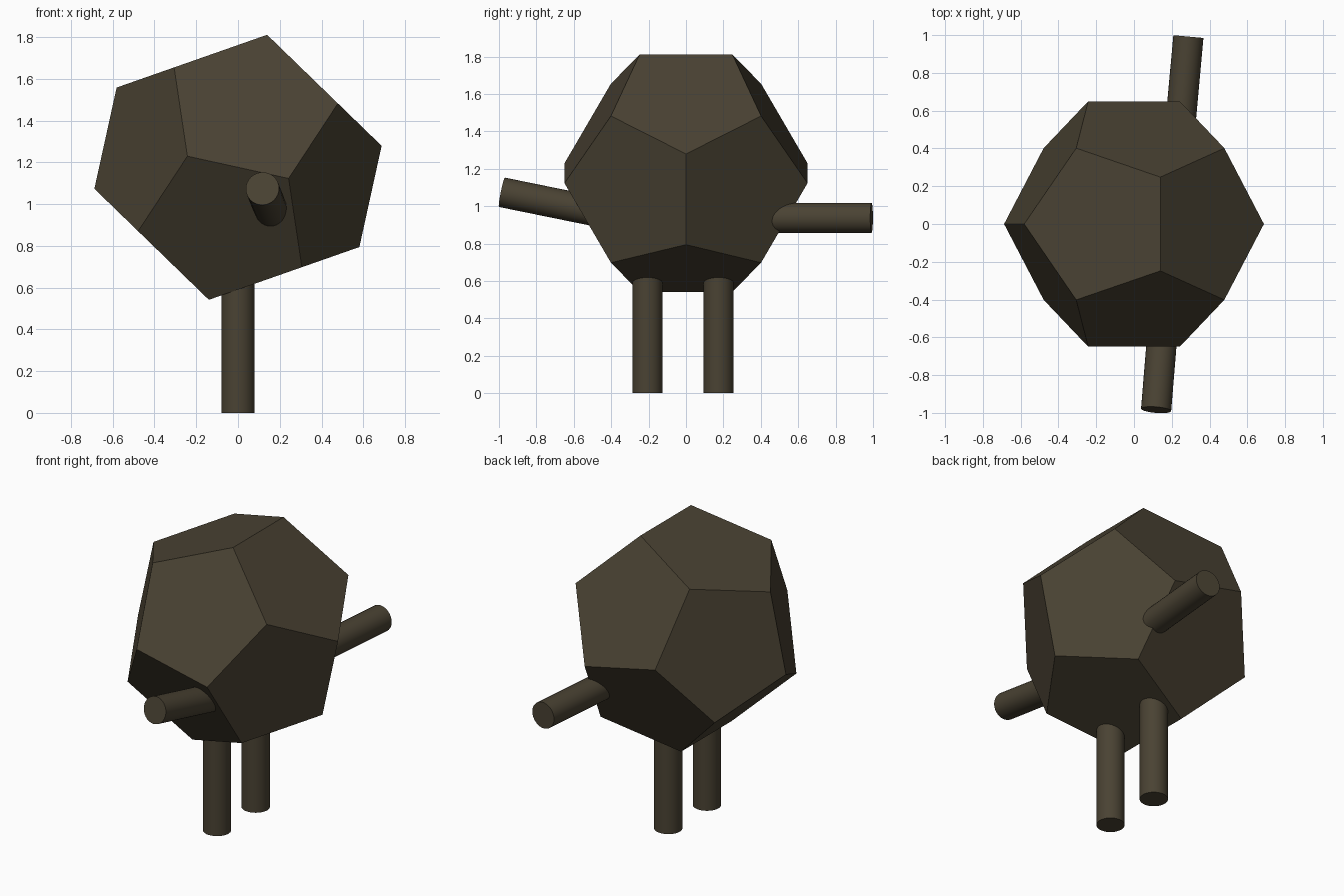
import bpy, bmesh, math
from mathutils import Vector, Matrix

if "Cube" in bpy.data.objects:
    bpy.data.objects.remove(bpy.data.objects["Cube"])

mat = bpy.data.materials.new("dark olive brown")
mat.diffuse_color = (0.068, 0.055, 0.033, 1)
mat.use_nodes = True
mat.node_tree.nodes["Principled BSDF"].inputs["Base Color"].default_value = mat.diffuse_color


def dodecahedron(name, centre, a, tilt):
    """Regular dodecahedron: hull of a cube plus three golden rectangles."""
    phi = (1 + math.sqrt(5)) / 2
    signs = (-1, 1)
    pts = [Vector((x, y, z)) for x in signs for y in signs for z in signs]
    for s in signs:
        for t in signs:
            p = (0, s / phi, t * phi)
            pts += [Vector((p[i % 3], p[(i + 1) % 3], p[(i + 2) % 3])) for i in range(3)]
    bm = bmesh.new()
    for p in pts:
        bm.verts.new(p * a)
    bmesh.ops.convex_hull(bm, input=bm.verts[:])
    bmesh.ops.dissolve_limit(bm, angle_limit=0.05, verts=bm.verts[:], edges=bm.edges[:])
    bmesh.ops.recalc_face_normals(bm, faces=bm.faces[:])
    bm.transform(Matrix.Translation(centre) @ Matrix.Rotation(tilt, 4, 'Y'))
    me = bpy.data.meshes.new(name)
    bm.to_mesh(me)
    bm.free()
    me.materials.append(mat)
    ob = bpy.data.objects.new(name, me)
    bpy.context.collection.objects.link(ob)


def rod(name, start, end, radius=0.08):
    """Round rod between two points."""
    start, end = Vector(start), Vector(end)
    d = end - start
    bpy.ops.mesh.primitive_cylinder_add(
        vertices=32, radius=radius, depth=d.length, location=(start + end) / 2,
        rotation=d.to_track_quat('Z', 'Y').to_euler())
    ob = bpy.context.object
    ob.name = name
    ob.data.materials.append(mat)
    bpy.ops.object.shade_smooth_by_angle(angle=math.radians(40))


# Faceted body
dodecahedron("body", (0, 0, 1.176), 0.4015, math.radians(12.4))

# Two upright legs
rod("left_leg", (0, -0.206, 0), (0, -0.206, 0.75))
rod("right_leg", (0, 0.174, 0), (0, 0.174, 0.75))

# Arms: front one raised, back one level
rod("front_arm", (0.165, -0.40, 0.955), (0.117, -0.984, 1.074))
rod("back_arm", (0.234, 0.40, 0.937), (0.288, 0.992, 0.937))
